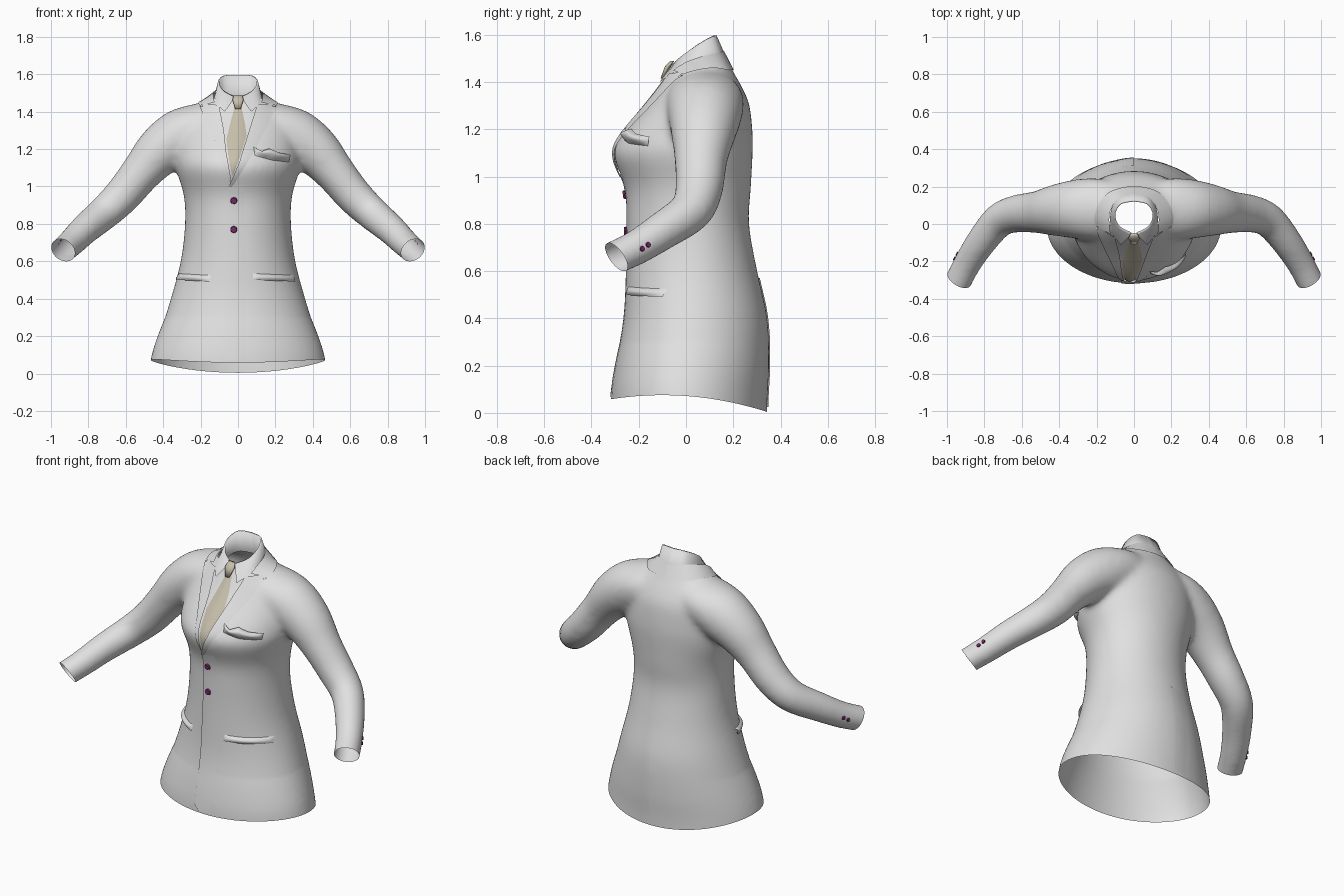
import bpy, bmesh, math
from mathutils import Vector
from mathutils.bvhtree import BVHTree

if "Cube" in bpy.data.objects:
    bpy.data.objects.remove(bpy.data.objects["Cube"], do_unlink=True)


def material(name, rgb):
    m = bpy.data.materials.new(name)
    m.use_nodes = True
    m.diffuse_color = (*rgb, 1)
    m.node_tree.nodes["Principled BSDF"].inputs["Base Color"].default_value = (*rgb, 1)
    return m


CLOTH = material("pale grey cloth", (0.75, 0.75, 0.75))
TIE = material("beige silk", (0.57, 0.52, 0.41))
BUTTON = material("plum button", (0.21, 0.02, 0.15))


def add(name, bm, mat, smooth=True):
    me = bpy.data.meshes.new(name)
    bm.to_mesh(me)
    bm.free()
    me.materials.clear()
    me.materials.append(mat)
    for p in me.polygons:
        p.use_smooth = smooth
    ob = bpy.data.objects.new(name, me)
    bpy.context.scene.collection.objects.link(ob)
    return ob


def spline(rows, n):
    """Smooth curve through rows of numbers."""
    rows = [Vector(r) for r in rows]
    out = []
    for i in range(len(rows) - 1):
        a, b, c, d = rows[max(i - 1, 0)], rows[i], rows[i + 1], rows[min(i + 2, len(rows) - 1)]
        for k in range(n):
            t = k / n
            out.append(b + (c - a) * (0.5 * t) + (a * 2 - b * 5 + c * 4 - d) * (0.5 * t * t)
                       + (b * 3 - a - c * 3 + d) * (0.5 * t ** 3))
    return out + [rows[-1]]


def loft(bm, rings, closed):
    vs = [[bm.verts.new(p) for p in r] for r in rings]
    n = len(vs[0])
    for a, b in zip(vs, vs[1:]):
        for j in range(n if closed else n - 1):
            k = (j + 1) % n
            bm.faces.new((a[j], a[k], b[k], b[j]))
    if closed:
        bm.faces.new(vs[0][::-1])
        bm.faces.new(vs[-1])


SEG = 48
ANGLES = [2 * math.pi * i / SEG for i in range(SEG)]

# Torso: height, half width, front y, back y, y of the widest point
torso = [
    (-0.10, 0.48, -0.32, 0.345, -0.01), (0.05, 0.46, -0.315, 0.345, -0.01),
    (0.20, 0.422, -0.295, 0.352, 0.0), (0.40, 0.36, -0.262, 0.345, 0.02),
    (0.60, 0.307, -0.252, 0.302, 0.03), (0.80, 0.284, -0.25, 0.267, 0.03),
    (0.95, 0.29, -0.257, 0.275, 0.03), (1.09, 0.33, -0.306, 0.282, 0.03),
    (1.17, 0.335, -0.275, 0.283, 0.04), (1.30, 0.32, -0.17, 0.27, 0.06),
    (1.38, 0.285, -0.11, 0.237, 0.07), (1.45, 0.20, -0.067, 0.197, 0.07),
    (1.51, 0.115, -0.042, 0.172, 0.07), (1.58, 0.10, -0.03, 0.15, 0.07)]
bm = bmesh.new()
rings = []
for z, w, f, b, c in spline(torso, 4):
    rings.append([(w * math.cos(a), c + math.sin(a) * ((b - c) if math.sin(a) > 0 else (c - f)), z)
                  for a in ANGLES])
loft(bm, rings, True)

# Sleeves: centre, radius up and radius in depth, running past the cuff to be trimmed
sleeve = [
    (0.08, 0.075, 1.36, 0.10, 0.14), (0.20, 0.08, 1.32, 0.128, 0.165),
    (0.31, 0.08, 1.265, 0.148, 0.158), (0.42, 0.073, 1.185, 0.133, 0.138),
    (0.52, 0.063, 1.072, 0.109, 0.113), (0.62, 0.056, 0.95, 0.10, 0.102),
    (0.72, 0.02, 0.855, 0.091, 0.092), (0.82, -0.10, 0.77, 0.082, 0.083),
    (0.89, -0.21, 0.70, 0.075, 0.076), (0.935, -0.295, 0.66, 0.072, 0.074),
    (0.98, -0.38, 0.62, 0.072, 0.074)]
path = spline(sleeve, 4)
for s in (1, -1):
    rings = []
    for i, p in enumerate(path):
        t = (path[min(i + 1, len(path) - 1)] - path[max(i - 1, 0)]).to_3d().normalized()
        u = t.cross(Vector((0, 1, 0))).normalized()
        v = t.cross(u)
        ring = [p.to_3d() + u * (math.cos(a) * p[3]) + v * (math.sin(a) * p[4]) for a in ANGLES]
        rings.append([(s * q.x, q.y, q.z) for q in ring])
    loft(bm, rings, True)
bmesh.ops.recalc_face_normals(bm, faces=bm.faces[:])

# Fuse torso and sleeves into one soft skin
draft = add("jacket_draft", bm, CLOTH)
fuse = draft.modifiers.new("fuse", 'REMESH')
fuse.mode = 'VOXEL'
fuse.voxel_size = 0.014
soft = draft.modifiers.new("soften", 'SMOOTH')
soft.factor = 0.5
soft.iterations = 24
skin = bpy.data.meshes.new_from_object(draft.evaluated_get(bpy.context.evaluated_depsgraph_get()))
bpy.data.objects.remove(draft, do_unlink=True)
bm = bmesh.new()
bm.from_mesh(skin)
bpy.data.meshes.remove(skin)


def trim(co, no, keep=lambda v: True):
    fs = [f for f in bm.faces if all(keep(v) for v in f.verts)]
    es = list({e for f in fs for e in f.edges})
    vs = list({v for f in fs for v in f.verts})
    bmesh.ops.bisect_plane(bm, geom=vs + es + fs, plane_co=co, plane_no=no, clear_outer=True)


# Open the hem, the neck and the cuffs
trim((0, 0, 0), (0, 0, -1))
trim((0, -0.05, 1.46), Vector((0, -0.286, 1)).normalized())
for s in (1, -1):
    trim((s * 0.935, -0.295, 0.66), Vector((s * 0.42, -0.74, -0.52)).normalized(),
         lambda v: v.co.x * s > 0.7)
# Curve the hem so that it rises at the sides and drops behind
for v in bm.verts:
    rise = 0.075 - 0.36 * (v.co.y + 0.1) ** 2
    v.co.z += rise * max(0, 1 - v.co.z / 0.3)
bm.normal_update()
surface = BVHTree.FromBMesh(bm)
add("jacket_body", bm, CLOTH)


def project(x, z, back=False):
    d = -1 if back else 1
    hit, no, _, _ = surface.ray_cast(Vector((x, -2 * d, z)), Vector((0, d, 0)))
    if hit is None or hit.y * d > 0:
        hit, no, _, _ = surface.find_nearest(Vector((x, -0.05 * d, z)))
    return hit, no


def along(line, t):
    f = t * (len(line) - 1)
    i = min(int(f), len(line) - 2)
    return Vector(line[i]).lerp(Vector(line[i + 1]), f - i)


def panel(name, left, right, mat=CLOTH, off=(0.008, 0.008), bulge=0.0, back=False, n=30, m=8):
    """Cloth sheet between two (x, z) edges, laid on the body."""
    bm = bmesh.new()
    rows = []
    for i in range(n + 1):
        row = []
        for j in range(m + 1):
            t, u = i / n, j / m
            q = along(left, t).lerp(along(right, t), u)
            hit, no = project(q.x, q.y, back)
            lift = off[0] * (1 - u) + off[1] * u
            lift += bulge * math.sin(math.pi * t) ** 0.5 * math.sin(math.pi * u) if 0 < t < 1 else 0
            row.append(hit + no * lift)
        rows.append(row)
    loft(bm, rows, False)
    bmesh.ops.reverse_faces(bm, faces=bm.faces[:])
    return add(name, bm, mat)


# Tie, lapels and front closing
panel("tie_blade", [(-0.016, 1.43), (-0.04, 1.34), (-0.062, 1.25), (-0.05, 1.15), (-0.032, 1.06)],
      [(0.016, 1.43), (0.036, 1.34), (0.046, 1.27), (0.012, 1.16), (-0.026, 1.06)],
      TIE, (0.004, 0.004), 0.006)
bm = bmesh.new()
loft(bm, [[(r * math.cos(a), y + 0.4 * r * math.sin(a), z) for a in ANGLES[::3]]
          for z, y, r in ((1.49, -0.058, 0.022), (1.465, -0.078, 0.03), (1.415, -0.102, 0.015))], True)
bmesh.ops.recalc_face_normals(bm, faces=bm.faces[:])
add("tie_knot", bm, TIE)
panel("right_lapel", [(-0.21, 1.44), (-0.155, 1.31), (-0.105, 1.2), (-0.05, 1.03)],
      [(-0.10, 1.43), (-0.075, 1.3), (-0.062, 1.18), (-0.034, 1.03)], off=(0.006, 0.01))
panel("left_lapel", [(0.10, 1.43), (0.055, 1.28), (0.008, 1.13), (-0.05, 1.0)],
      [(0.21, 1.44), (0.15, 1.31), (0.07, 1.16), (-0.03, 1.0)], off=(0.012, 0.004))
panel("front_overlap", [(-0.05, 1.01), (-0.065, 0.6), (-0.07, 0.1), (-0.04, 0.07)],
      [(0.03, 1.01), (0.04, 0.6), (0.04, 0.1), (0.04, 0.068)], off=(0.006, 0.001))
panel("back_vent", [(0.0, 0.57), (0.0, 0.025)], [(-0.09, 0.57), (-0.09, 0.025)],
      off=(0.005, 0.001), back=True)
panel("buttonhole", [(-0.021, 0.63), (-0.021, 0.60)], [(-0.015, 0.63), (-0.015, 0.60)],
      off=(0.009, 0.009), n=2, m=2)

# Pockets and pocket square
for name, x0, x1 in (("right_pocket", -0.33, -0.145), ("left_pocket", 0.08, 0.30)):
    panel(name, [(x0, 0.50), (x1, 0.49)], [(x0, 0.535), (x1, 0.525)], off=(0.008, 0.001), bulge=0.012)
panel("pocket_square", [(0.09, 1.165), (0.18, 1.14), (0.27, 1.13)],
      [(0.08, 1.205), (0.12, 1.18), (0.16, 1.195), (0.21, 1.175), (0.27, 1.165)],
      off=(0.002, 0.015), bulge=0.028)


def collar(name, rows, snap=False):
    """Band round the neck from half rows running back to front."""
    bm = bmesh.new()
    full = []
    for r in rows:
        half = spline(r, 5)
        full.append([Vector((-p.x, p.y, p.z)) for p in half[:0:-1]] + half)
    if snap:
        for k, p in enumerate(full[-1]):
            hit, no, _, _ = surface.find_nearest(p)
            full[-1][k] = hit + no * 0.006
    loft(bm, full, False)
    add(name, bm, CLOTH)


collar("shirt_collar", [
    [(0, 0.15, 1.46), (0.08, 0.13, 1.46), (0.105, 0.06, 1.45), (0.08, -0.02, 1.435), (0.01, -0.055, 1.43)],
    [(0, 0.12, 1.597), (0.07, 0.105, 1.592), (0.1, 0.05, 1.56), (0.078, -0.01, 1.515), (0.014, -0.045, 1.48)],
    [(0, 0.13, 1.597), (0.077, 0.113, 1.592), (0.108, 0.05, 1.558), (0.085, -0.02, 1.51), (0.018, -0.058, 1.475)],
    [(0, 0.168, 1.51), (0.085, 0.145, 1.505), (0.125, 0.06, 1.49), (0.118, -0.045, 1.445), (0.07, -0.112, 1.40)]])
collar("jacket_collar", [
    [(0, 0.162, 1.53), (0.08, 0.142, 1.527), (0.126, 0.07, 1.51), (0.132, 0.0, 1.485), (0.125, -0.055, 1.45)],
    [(0, 0.2, 1.45), (0.12, 0.175, 1.45), (0.185, 0.11, 1.46), (0.215, 0.04, 1.46), (0.21, -0.02, 1.45)]],
    True)


def button(name, co, no, r):
    bm = bmesh.new()
    bmesh.ops.create_cone(bm, cap_ends=True, segments=8, radius1=r, radius2=r * 0.85, depth=r * 0.5)
    ob = add(name, bm, BUTTON, False)
    ob.rotation_mode = 'QUATERNION'
    ob.rotation_quaternion = no.to_track_quat('Z', 'Y')
    ob.location = co + no * r * 0.25


# Buttons on the front and on the cuffs
for i, z in enumerate((0.925, 0.77)):
    hit, no = project(-0.022, z)
    button(f"front_button_{i + 1}", hit + no * 0.005, no, 0.019)
for side, s in (("left", 1), ("right", -1)):
    for i, (y, z) in enumerate(((-0.185, 0.695), (-0.16, 0.712))):
        hit, no, _, _ = surface.ray_cast(Vector((s * 2, y, z)), Vector((-s, 0, 0)))
        button(f"{side}_cuff_button_{i + 1}", hit, no, 0.012)
